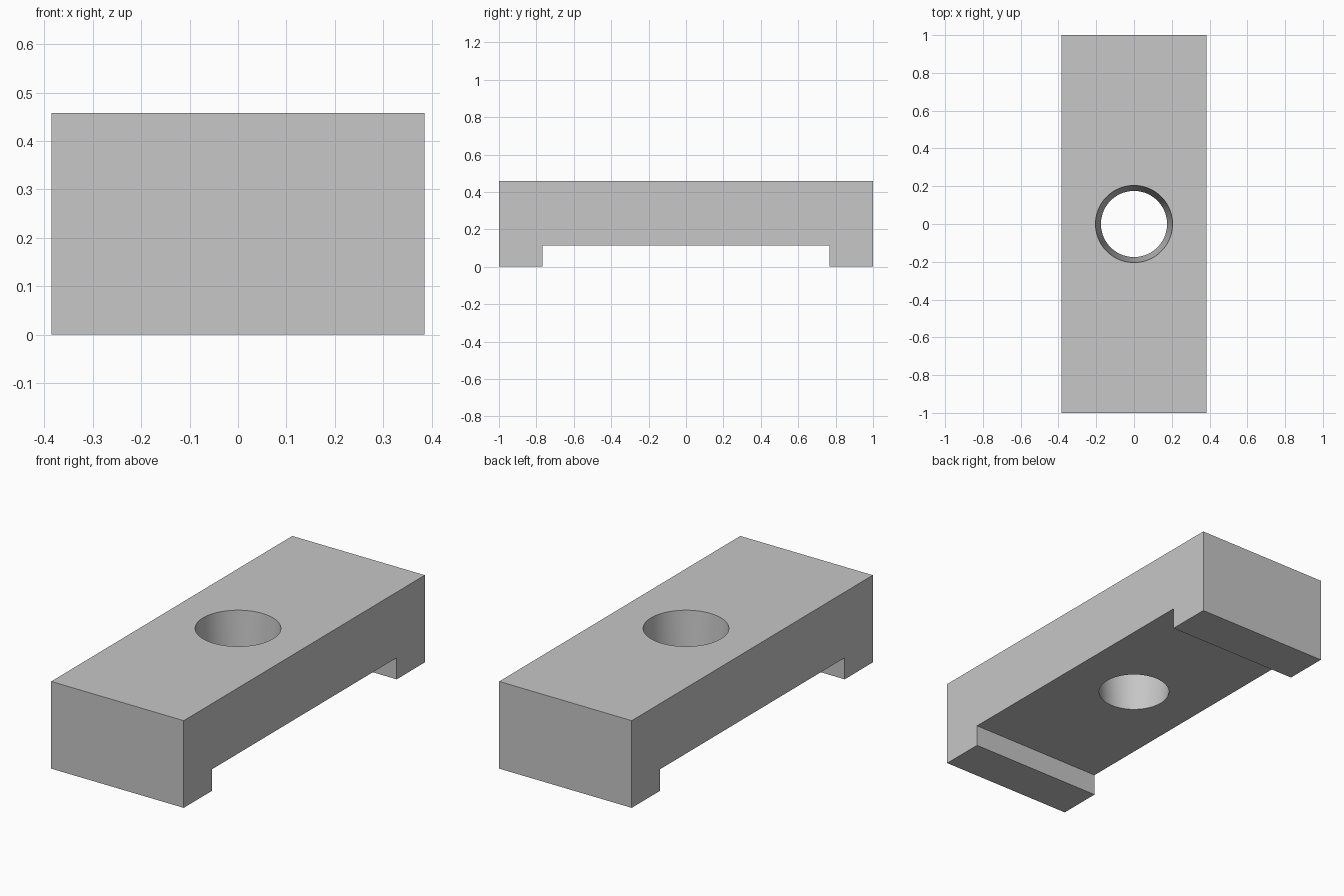
import bpy
import bmesh
import math

cube = bpy.data.objects.get("Cube")
if cube:
    bpy.data.objects.remove(cube, do_unlink=True)

HALF_WIDTH, HALF_LENGTH, HEIGHT = 0.385, 1.0, 0.458
FOOT_INNER, FOOT_HEIGHT = 0.767, 0.113
TOP_RADIUS, BOTTOM_RADIUS = 0.204, 0.175

# Plain grey material
grey = bpy.data.materials.new("plain_grey")
grey.use_nodes = True
colour = (0.57, 0.57, 0.57, 1)
grey.diffuse_color = colour
grey.node_tree.nodes["Principled BSDF"].inputs["Base Color"].default_value = colour

# Bridge-shaped side profile, extruded across the width
half = [(HALF_LENGTH, HEIGHT), (HALF_LENGTH, 0), (FOOT_INNER, 0), (FOOT_INNER, FOOT_HEIGHT)]
profile = half + [(-y, z) for y, z in reversed(half)]
bm = bmesh.new()
side = bm.faces.new([bm.verts.new((-HALF_WIDTH, y, z)) for y, z in profile])
result = bmesh.ops.extrude_face_region(bm, geom=[side])
moved = [v for v in result["geom"] if isinstance(v, bmesh.types.BMVert)]
bmesh.ops.translate(bm, verts=moved, vec=(2 * HALF_WIDTH, 0, 0))
bmesh.ops.recalc_face_normals(bm, faces=bm.faces)
mesh = bpy.data.meshes.new("clamp_block")
bm.to_mesh(mesh)
bm.free()
mesh.materials.append(grey)
block = bpy.data.objects.new("clamp_block", mesh)
bpy.context.collection.objects.link(block)

# Tapered cutter, extended past both faces along the same slope
margin = 0.05
slope = (TOP_RADIUS - BOTTOM_RADIUS) / (HEIGHT - FOOT_HEIGHT)
bpy.ops.mesh.primitive_cone_add(
    vertices=96,
    radius1=BOTTOM_RADIUS - slope * margin,
    radius2=TOP_RADIUS + slope * margin,
    depth=HEIGHT - FOOT_HEIGHT + 2 * margin,
    location=(0, 0, (HEIGHT + FOOT_HEIGHT) / 2))
cutter = bpy.context.object
cutter.name = "hole_cutter"
cutter.data.materials.append(grey)

# Cut the tapered through hole
bpy.ops.object.select_all(action="DESELECT")
block.select_set(True)
bpy.context.view_layer.objects.active = block
cut = block.modifiers.new("tapered_hole", "BOOLEAN")
cut.operation = "DIFFERENCE"
cut.solver = "EXACT"
cut.object = cutter
bpy.ops.object.modifier_apply(modifier=cut.name)
bpy.data.objects.remove(cutter, do_unlink=True)
bpy.ops.object.shade_smooth_by_angle(angle=math.radians(30))
